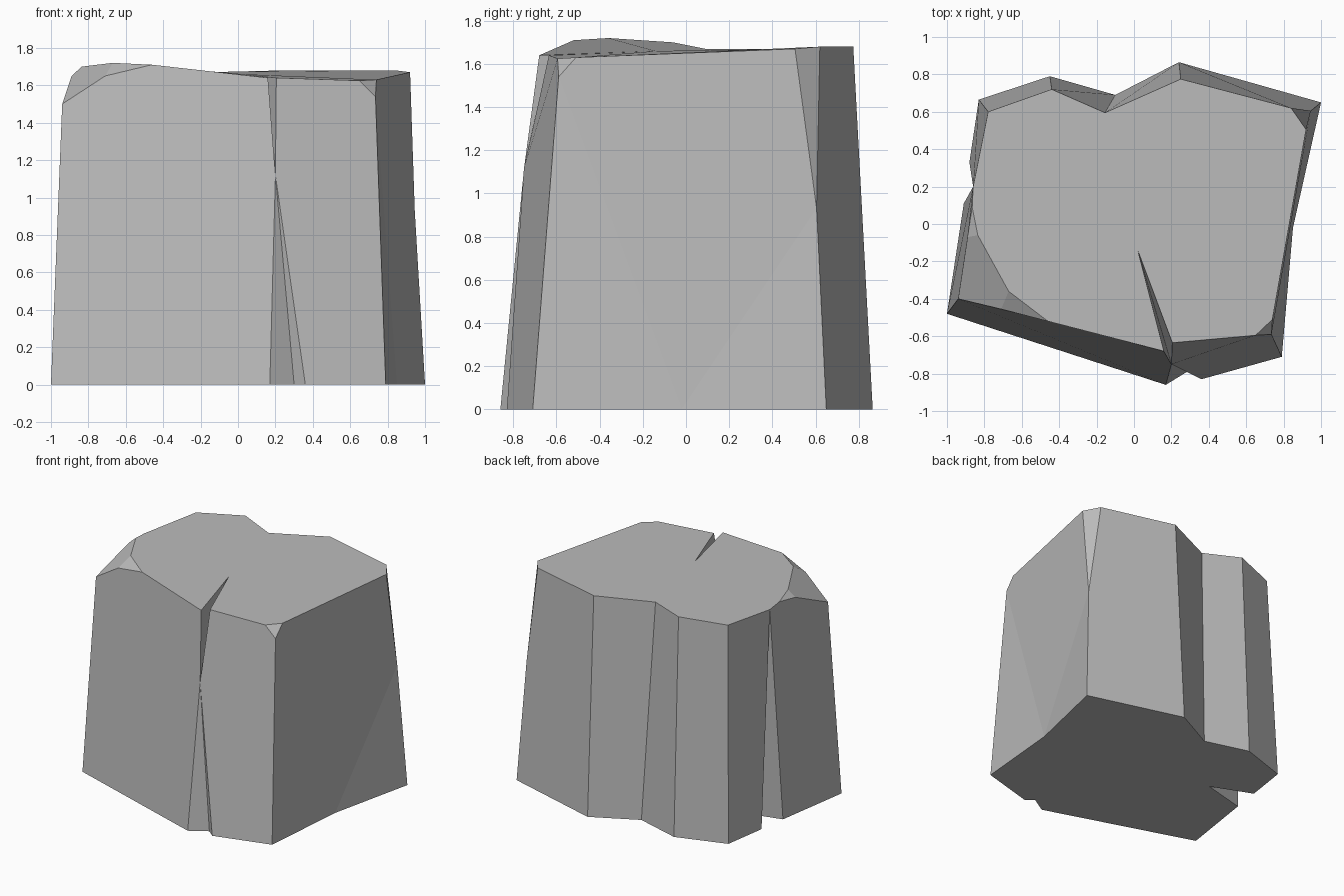
import bpy
import bmesh

default = bpy.data.objects.get("Cube")
if default:
    bpy.data.objects.remove(default, do_unlink=True)

# Ground outline, counter-clockwise seen from above
base = {
    "base_front_right": (-1, -.48), "base_crack_a": (.17, -.86),
    "base_crack_in": (.3, -.78), "base_crack_b": (.36, -.83),
    "base_front_left": (.79, -.71), "base_side": (.85, -.02),
    "base_back_left": (1, .65), "base_back_mid": (.24, .865),
    "base_back_dip": (-.1, .69), "base_back_bump": (-.45, .79),
    "base_back_right": (-.83, .665), "base_split_b": (-.88, .33),
    "base_split_in": (-.56, .2), "base_split_a": (-.91, .11),
}

# Rim of the top, same direction
rim = {
    "rim_hump_front": (-.46, -.52, 1.71), "rim_crack_a": (.16, -.68, 1.64),
    "rim_crack_tip": (.02, -.14, 1.66), "rim_crack_b": (.205, -.635, 1.64),
    "rim_chip_a": (.65, -.595, 1.625), "rim_chip_tip": (.73, -.585, 1.63),
    "rim_chip_b": (.74, -.51, 1.63), "rim_back_a": (.92, .505, 1.67),
    "rim_back_b": (.84, .62, 1.68), "rim_back_mid": (.25, .775, 1.68),
    "rim_back_dip": (-.155, .595, 1.67), "rim_back_bump": (-.44, .72, 1.68),
    "rim_back_right": (-.78, .6, 1.66), "rim_split": (-.86, .2, 1.65),
    "rim_side": (-.865, .09, 1.67), "rim_hump_side": (-.835, -.06, 1.7),
    "rim_hump": (-.67, -.36, 1.72),
}
del rim["rim_chip_tip"]

# Points below the rim, where corners are broken off
chips = {
    "chip_corner": (-.94, -.4, 1.5), "chip_front": (-.71, -.455, 1.65),
    "chip_side": (-.89, -.07, 1.65), "chip_left": (.735, -.59, 1.54),
    "chip_back": (.945, .605, .93), "crack_mid": (.2, -.75, 1.12),
}

# Walls, crack faces and broken corners, by point name
walls = [
    # front, with the crack that opens both up and down
    "base_front_right base_crack_a crack_mid rim_crack_a rim_hump_front chip_front chip_corner",
    "base_crack_a base_crack_in crack_mid",
    "base_crack_in base_crack_b crack_mid",
    "base_crack_b base_front_left chip_left rim_chip_a rim_crack_b crack_mid",
    "rim_crack_a crack_mid rim_crack_tip",
    "rim_crack_b rim_crack_tip crack_mid",
    # left side and its two broken corners
    "base_front_left base_side chip_left",
    "base_side base_back_left chip_back",
    "base_side chip_back rim_back_a rim_chip_b chip_left",
    "chip_left rim_chip_b rim_chip_a",
    "chip_back rim_back_b rim_back_a",
    # back
    "base_back_left base_back_mid rim_back_mid rim_back_b chip_back",
    "base_back_mid base_back_dip rim_back_dip rim_back_mid",
    "base_back_dip base_back_bump rim_back_bump rim_back_dip",
    "base_back_bump base_back_right rim_back_right rim_back_bump",
    # right side, with the split that narrows to the rim
    "base_back_right base_split_b rim_split rim_back_right",
    "base_split_b base_split_in rim_split",
    "base_split_in base_split_a rim_split",
    "base_split_a base_front_right chip_corner chip_side rim_side rim_split",
    # broken front corner
    "chip_corner chip_front rim_hump rim_hump_side chip_side",
    "chip_front rim_hump_front rim_hump",
    "chip_side rim_hump_side rim_side",
]

bm = bmesh.new()
verts = {name: bm.verts.new((x, y, 0)) for name, (x, y) in base.items()}
for group in (rim, chips):
    verts.update({name: bm.verts.new(co) for name, co in group.items()})

bm.faces.new([verts[n] for n in reversed(list(base))])
bm.faces.new([verts[n] for n in rim])
for wall in walls:
    bm.faces.new([verts[n] for n in wall.split()])
bmesh.ops.recalc_face_normals(bm, faces=bm.faces)

mesh = bpy.data.meshes.new("rock")
bm.to_mesh(mesh)
bm.free()

# One plain stone colour
stone = bpy.data.materials.new("stone_grey")
stone.use_nodes = True
colour = (.5, .5, .5, 1)
stone.diffuse_color = colour
stone.node_tree.nodes["Principled BSDF"].inputs["Base Color"].default_value = colour
mesh.materials.append(stone)

rock = bpy.data.objects.new("rock", mesh)
bpy.context.scene.collection.objects.link(rock)
